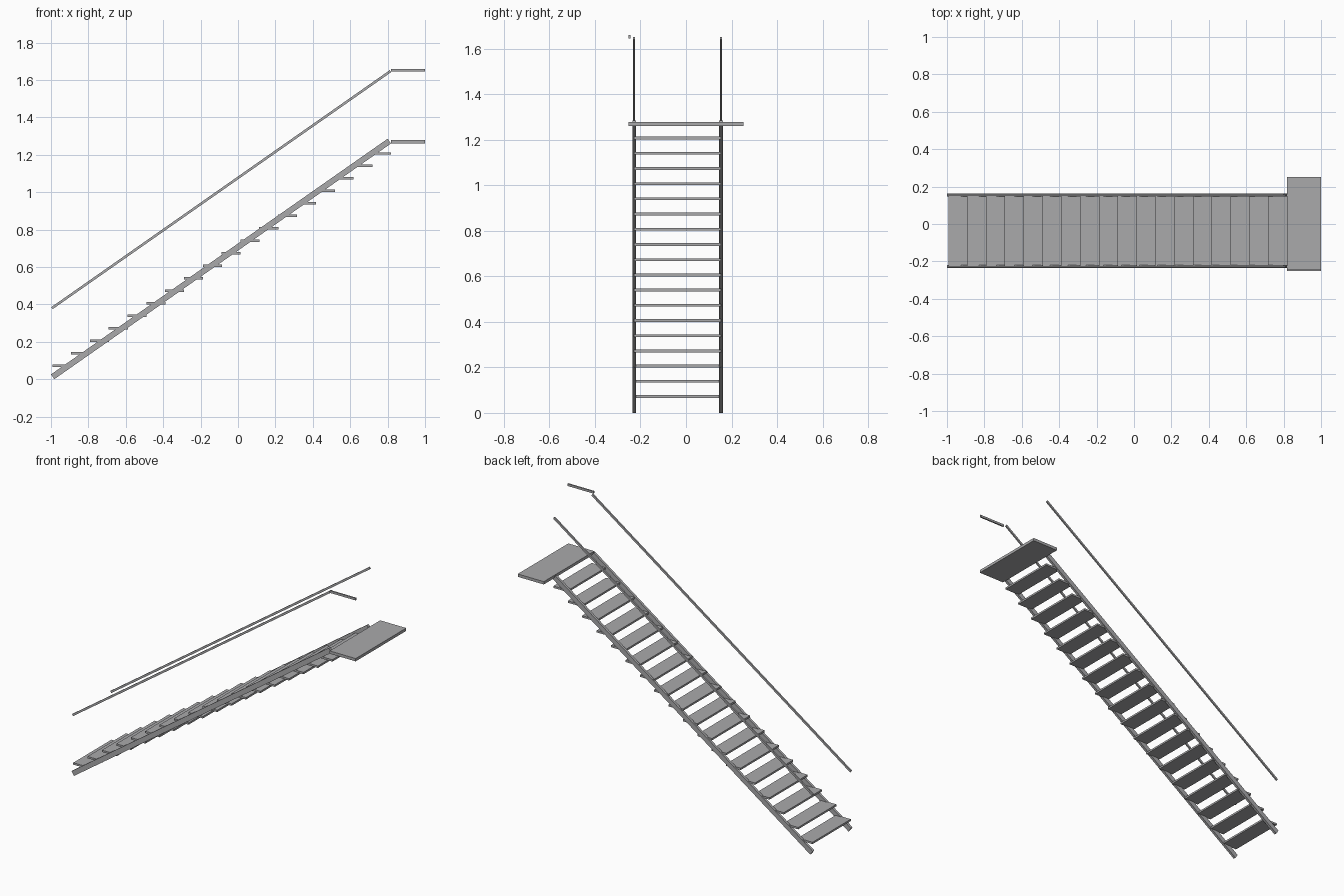
import bpy
import math
from mathutils import Vector

default = bpy.data.objects.get("Cube")
if default:
    bpy.data.objects.remove(default, do_unlink=True)

# Single grey metal finish
GREY = (0.4, 0.4, 0.41, 1.0)
metal = bpy.data.materials.new("grey_metal")
metal.use_nodes = True
metal.diffuse_color = GREY
metal.node_tree.nodes["Principled BSDF"].inputs["Base Color"].default_value = GREY


def box(name, center, size, pitch=0.0):
    """Box with real dimensions, tilted about the y axis by pitch (uphill towards +x)."""
    bpy.ops.mesh.primitive_cube_add(size=1, location=center, rotation=(0, -pitch, 0))
    obj = bpy.context.object
    obj.name = name
    for v in obj.data.vertices:
        v.co = Vector(a * b for a, b in zip(v.co, size))
    obj.data.materials.append(metal)
    return obj


def sloped_bar(name, start, end, y, width, thickness):
    """Square-cut bar running between two (x, z) points."""
    (x0, z0), (x1, z1) = start, end
    length = math.hypot(x1 - x0, z1 - z0)
    return box(name, ((x0 + x1) / 2, y, (z0 + z1) / 2), (length, width, thickness),
               math.atan2(z1 - z0, x1 - x0))


# Stringers and handrails on both sides of the flight
SIDES = {"right": -0.228, "left": 0.154}
for side, y in SIDES.items():
    sloped_bar(side + "_stringer", (-0.991, 0.013), (0.809, 1.273), y, 0.016, 0.031)
    sloped_bar(side + "_handrail", (-0.995, 0.38), (0.815, 1.647), y, 0.009, 0.013)

# Treads, let into the stringers
TREADS = 18
DEPTH = 0.102
mid_y = sum(SIDES.values()) / 2
tread_width = SIDES["left"] - SIDES["right"]
for i in range(TREADS):
    box(f"tread_{i + 1}", (-0.993 + DEPTH / 2 + i * 0.1006, mid_y, 0.072 + i * 0.0668),
        (DEPTH, tread_width, 0.012))

# Top landing with its single short rail
box("landing", (0.909, 0, 1.27), (0.182, 0.505, 0.018))
box("landing_rail", (0.909, -0.248, 1.653), (0.182, 0.009, 0.014))
